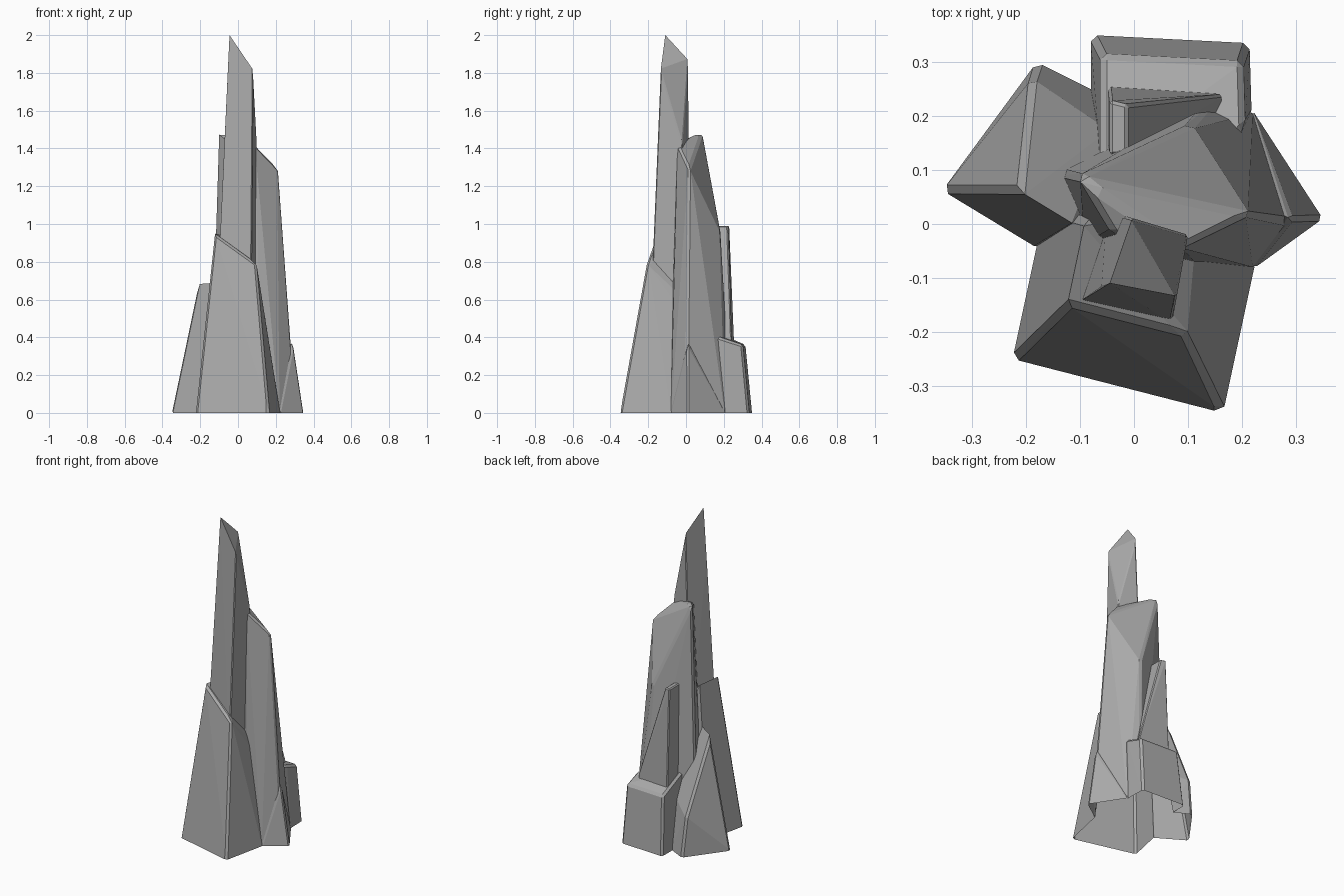
import bpy, bmesh, math

cube = bpy.data.objects.get("Cube")
if cube:
    bpy.data.objects.remove(cube, do_unlink=True)

stone = bpy.data.materials.new("grey_stone")
stone.use_nodes = True
grey = (0.4, 0.4, 0.4, 1)
stone.diffuse_color = grey
stone.node_tree.nodes["Principled BSDF"].inputs["Base Color"].default_value = grey


def shard(name, foot, heights, shrink, pivot, spurs=(), chip=0.012, floor=0.0):
    """Faceted rock: a foot outline shrunk towards a pivot, each corner rising to its own height."""
    bm = bmesh.new()
    for (x, y), height in zip(foot, heights):
        bm.verts.new((x, y, floor))
        top_x = pivot[0] + (x - pivot[0]) * shrink
        top_y = pivot[1] + (y - pivot[1]) * shrink
        bm.verts.new((top_x, top_y, height))
    for spur in spurs:
        bm.verts.new(spur)
    bmesh.ops.convex_hull(bm, input=bm.verts[:])
    loose = [v for v in bm.verts if not v.link_faces]
    bmesh.ops.delete(bm, geom=loose, context='VERTS')
    bmesh.ops.dissolve_limit(bm, angle_limit=math.radians(2),
                             verts=bm.verts[:], edges=bm.edges[:])

    # Chip the sharp edges, but keep the foot flat and thin or topmost tips pointed
    sharp = []
    for edge in bm.edges:
        top = max(v.co.z for v in edge.verts)
        bend = math.degrees(edge.calc_face_angle(0))
        if 32 < bend < 112 and floor + 0.01 < top < 1.95:
            sharp.append(edge)
    bmesh.ops.bevel(bm, geom=sharp, offset=chip, segments=1,
                    affect='EDGES', clamp_overlap=True)

    # Re-wrap the chipped corners so every shard is a clean closed solid
    for v in bm.verts:
        v.co.z = max(v.co.z, floor)
    bmesh.ops.delete(bm, geom=bm.edges[:], context='EDGES_FACES')
    bmesh.ops.remove_doubles(bm, verts=bm.verts[:], dist=0.001)
    bmesh.ops.convex_hull(bm, input=bm.verts[:])
    loose = [v for v in bm.verts if not v.link_faces]
    bmesh.ops.delete(bm, geom=loose, context='VERTS')
    bmesh.ops.recalc_face_normals(bm, faces=bm.faces[:])

    mesh = bpy.data.meshes.new(name)
    bm.to_mesh(mesh)
    bm.free()
    mesh.materials.append(stone)
    obj = bpy.data.objects.new(name, mesh)
    bpy.context.scene.collection.objects.link(obj)
    return obj


# Broad front block with a slanted top
rock = shard("rock_spire",
             foot=[(-.225, -.25), (.165, -.35), (.223, -.08), (-.165, .03)],
             heights=[.95, .79, .58, .94], shrink=.57, pivot=(.01, -.02),
             spurs=[(.2, .05, 0), (.12, .05, .55)])

# Tallest central needle, rising out of the block
needle = shard("needle",
               foot=[(-.11, -.15), (.07, -.185), (.1, -.02), (-.05, .025)],
               heights=[2, 1.81, 1.42, 1.86], shrink=.69, pivot=(.1, -.02),
               spurs=[(-.06, -.115, 1.68)], chip=.005, floor=.6)

# Second spire behind the needle
middle = shard("middle_spire",
               foot=[(.31, 0), (.15, .24), (-.15, .1), (.13, -.09)],
               heights=[1.29, .96, 1.49, 1.42], shrink=.7, pivot=(0, .06),
               spurs=[(-.04, -.02, 1.44), (.22, .205, 0), (.22, -.08, 0), (-.09, -.05, 0)])

# Low pointed foot on the left side
left_foot = shard("left_foot",
                  foot=[(.35, .01), (.22, .207), (.15, .1), (.223, -.082)],
                  heights=[.37, .06, .3, .06], shrink=.84, pivot=(0, 0))

# Narrow back shard with a sloping shoulder
back_shard = shard("back_shard",
                   foot=[(-.05, .27), (-.01, .26), (-.01, .15), (-.05, .15)],
                   heights=[.99] * 4, shrink=.85, pivot=(-.02, 0),
                   spurs=[(.165, .24, .4), (.17, .1, .1)], chip=.006)

# Wide foot below the back shard
back_foot = shard("back_foot",
                  foot=[(-.08, .35), (.214, .335), (.218, .2), (.1, .04), (-.08, .12)],
                  heights=[.36, .36, .4, .45, .45], shrink=.9, pivot=(.1, 0))

# Leaning shard on the right side
right_shard = shard("right_shard",
                    foot=[(-.355, .062), (-.18, .3), (-.06, .24), (-.175, -.047)],
                    heights=[.68, .22, .3, .69], shrink=.6, pivot=(0, .06),
                    spurs=[(-.28, .06, .37), (-.19, .27, .24), (-.03, .04, 0)])

# Fuse the shards into one rock
parts = [needle, middle, left_foot, back_shard, back_foot, right_shard]
for part in parts:
    union = rock.modifiers.new(part.name, 'BOOLEAN')
    union.operation = 'UNION'
    union.solver = 'EXACT'
    union.object = part
bpy.context.view_layer.update()
graph = bpy.context.evaluated_depsgraph_get()
fused = bpy.data.meshes.new_from_object(rock.evaluated_get(graph))
rock.modifiers.clear()
rock.data = fused
for part in parts:
    bpy.data.objects.remove(part, do_unlink=True)

# Leave the underside open
bm = bmesh.new()
bm.from_mesh(fused)
under = [f for f in bm.faces if max(v.co.z for v in f.verts) < 0.002]
bmesh.ops.delete(bm, geom=under, context='FACES')
bm.to_mesh(fused)
bm.free()
